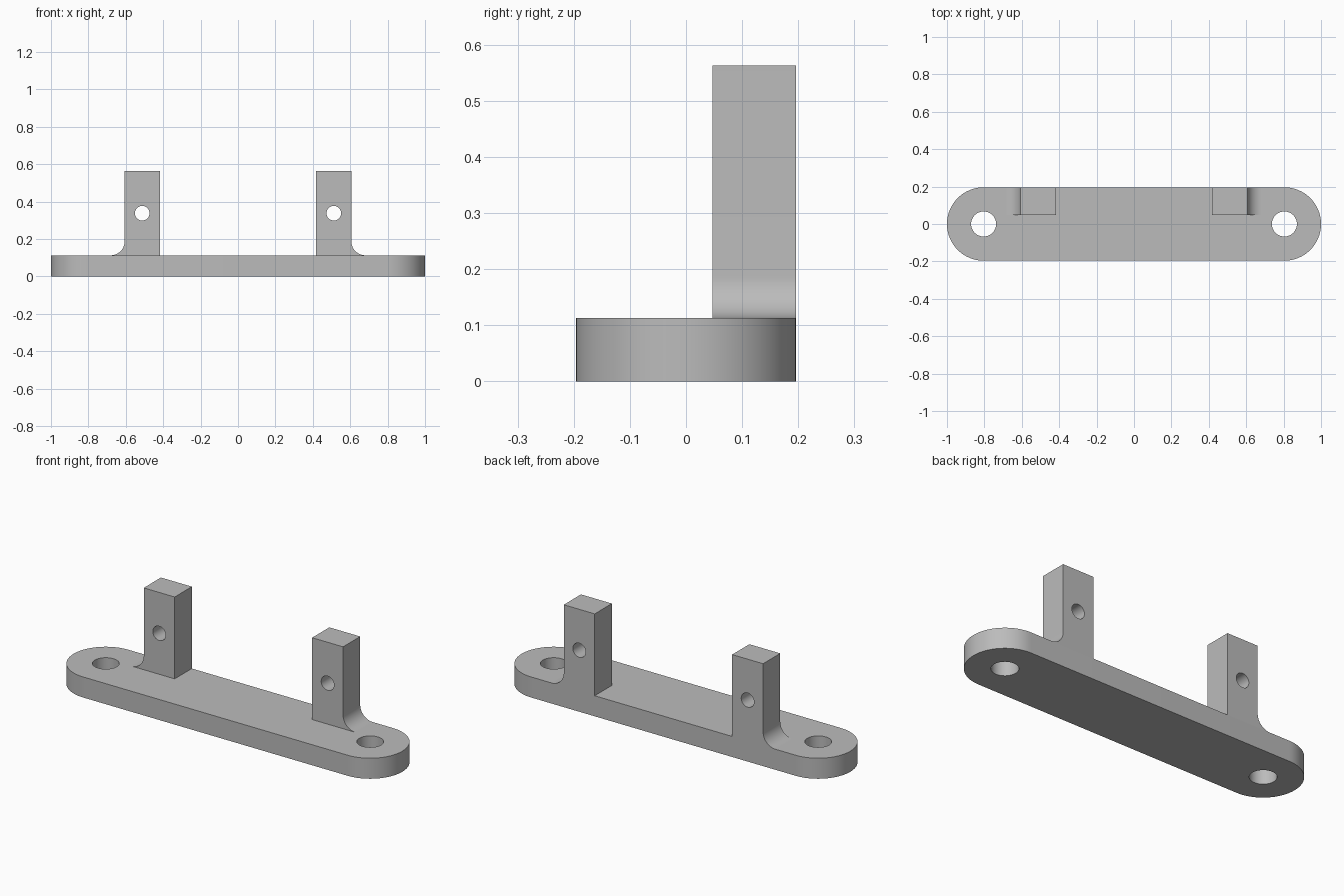
import bpy
import bmesh
from math import cos, sin, pi, radians

default_cube = bpy.data.objects.get("Cube")
if default_cube:
    bpy.data.objects.remove(default_cube, do_unlink=True)

GREY = (0.5, 0.5, 0.5, 1.0)
material = bpy.data.materials.new("plain grey")
material.use_nodes = True
material.diffuse_color = GREY
material.node_tree.nodes["Principled BSDF"].inputs["Base Color"].default_value = GREY


def arc(cx, cy, radius, start, end, steps):
    """Points along an arc, angles in degrees."""
    angles = [radians(start + (end - start) * i / steps) for i in range(steps + 1)]
    return [(cx + radius * cos(a), cy + radius * sin(a)) for a in angles]


def circle(cx, cy, radius, steps=48):
    return arc(cx, cy, radius, 0, 360, steps)[:-1]


def extruded_part(name, outlines, depth, location, rotation=(0, 0, 0)):
    """Solid from a flat outline; further outlines become through holes."""
    curve = bpy.data.curves.new(name, "CURVE")
    curve.dimensions = "2D"
    curve.fill_mode = "BOTH"
    curve.extrude = depth / 2
    for outline in outlines:
        spline = curve.splines.new("POLY")
        spline.points.add(len(outline) - 1)
        for point, (x, y) in zip(spline.points, outline):
            point.co = (x, y, 0, 1)
        spline.use_cyclic_u = True
    obj = bpy.data.objects.new(name, curve)
    obj.location = location
    obj.rotation_euler = rotation
    bpy.context.collection.objects.link(obj)
    bpy.ops.object.select_all(action="DESELECT")
    obj.select_set(True)
    bpy.context.view_layer.objects.active = obj
    bpy.ops.object.convert(target="MESH")
    obj = bpy.context.view_layer.objects.active

    # Weld caps to walls so the solid is closed
    bm = bmesh.new()
    bm.from_mesh(obj.data)
    bmesh.ops.remove_doubles(bm, verts=bm.verts, dist=1e-5)
    bmesh.ops.recalc_face_normals(bm, faces=bm.faces)
    bm.to_mesh(obj.data)
    bm.free()
    obj.data.materials.clear()
    obj.data.materials.append(material)
    bpy.ops.object.shade_smooth_by_angle(angle=radians(30))
    return obj


# Base plate: rounded ends with a bolt hole at each end
HALF_WIDTH = 0.196
END_X = 1 - HALF_WIDTH
BASE_TOP = 0.113
plate = arc(END_X, 0, HALF_WIDTH, -90, 90, 40) + arc(-END_X, 0, HALF_WIDTH, 90, 270, 40)
bolt_holes = [circle(side * END_X, 0, 0.067) for side in (-1, 1)]
extruded_part("base_plate", [plate] + bolt_holes, BASE_TOP, (0, 0, BASE_TOP / 2))

# Upright posts: filleted on the outer side, with a cross hole
INNER, OUTER, POST_TOP, FILLET = 0.418, 0.606, 0.563, 0.075
POST_FRONT = 0.047
post_depth = HALF_WIDTH - POST_FRONT
fillet = arc(OUTER + FILLET, BASE_TOP + FILLET, FILLET, 180, 270, 16)
profile = [(INNER, BASE_TOP), (INNER, POST_TOP), (OUTER, POST_TOP)] + fillet
pin_hole = circle((INNER + OUTER) / 2, 0.338, 0.039)
for name, side in (("left_post", 1), ("right_post", -1)):
    outlines = [[(side * x, z) for x, z in line] for line in (profile, pin_hole)]
    extruded_part(name, outlines, post_depth,
                  (0, POST_FRONT + post_depth / 2, 0), (pi / 2, 0, 0))
